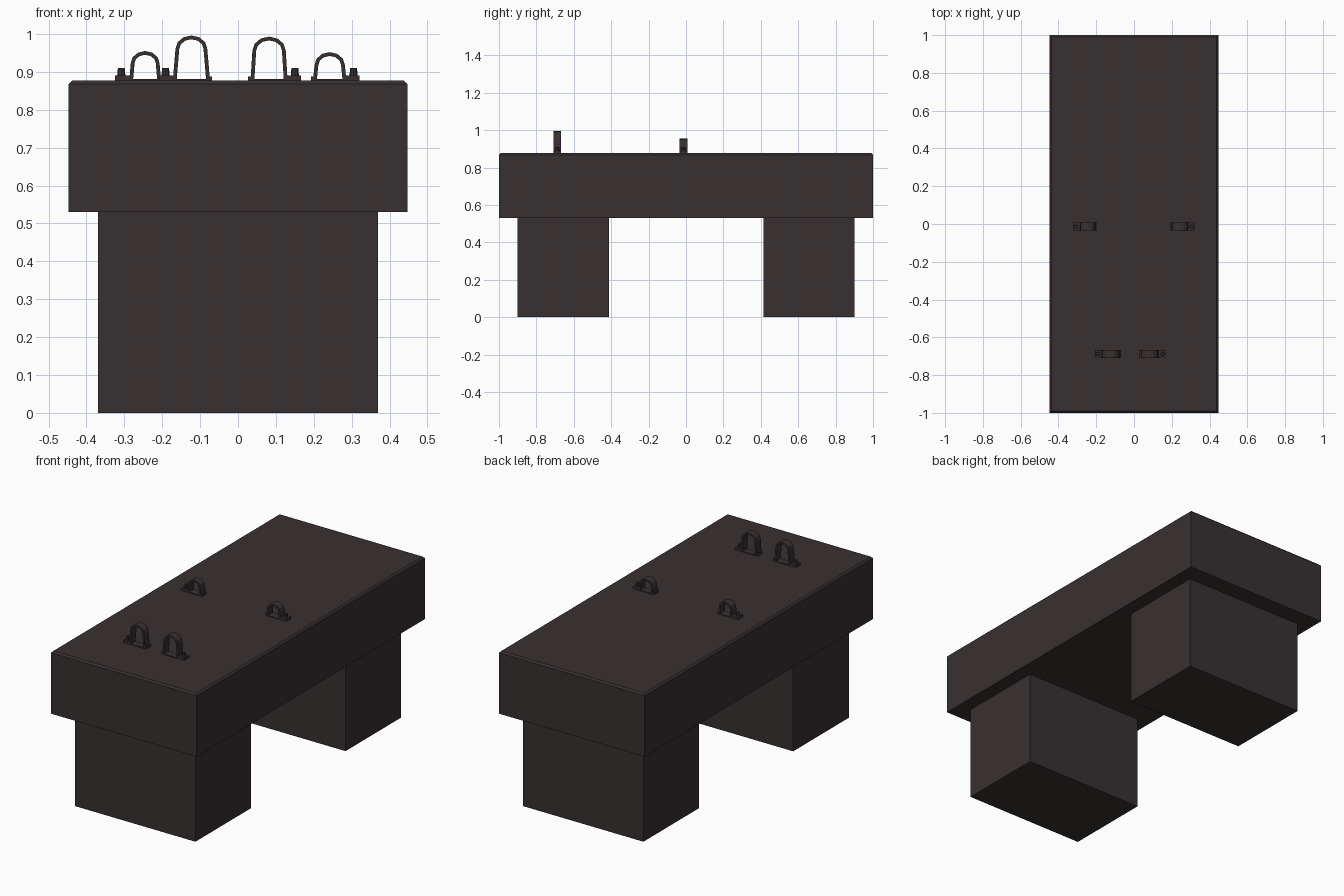
import bpy, bmesh, math

if "Cube" in bpy.data.objects:
    bpy.data.objects.remove(bpy.data.objects["Cube"])

brown = bpy.data.materials.new("dark brown")
brown.diffuse_color = (0.040, 0.030, 0.031, 1)
brown.use_nodes = True
brown.node_tree.nodes["Principled BSDF"].inputs["Base Color"].default_value = brown.diffuse_color


def finish(bm, name):
    bmesh.ops.recalc_face_normals(bm, faces=bm.faces)
    me = bpy.data.meshes.new(name)
    bm.to_mesh(me)
    bm.free()
    ob = bpy.data.objects.new(name, me)
    me.materials.append(brown)
    bpy.context.collection.objects.link(ob)
    return ob


def add_box(bm, x0, x1, y0, y1, z0, z1):
    verts = bmesh.ops.create_cube(bm, size=1)["verts"]
    for v in verts:
        v.co = ((x0 + x1) / 2 + v.co.x * (x1 - x0),
                (y0 + y1) / 2 + v.co.y * (y1 - y0),
                (z0 + z1) / 2 + v.co.z * (z1 - z0))


# thick top slab with chamfered upper edges
TOP = 0.877
bm = bmesh.new()
add_box(bm, -0.447, 0.447, -1, 1, 0.53, TOP)
rim = [e for e in bm.edges if all(v.co.z > 0.8 for v in e.verts)]
bmesh.ops.bevel(bm, geom=rim, offset=0.009, segments=1, affect='EDGES')
finish(bm, "top_slab")

# two block legs
for name, y0, y1 in (("front_leg", -0.90, -0.412), ("back_leg", 0.415, 0.90)):
    bm = bmesh.new()
    add_box(bm, -0.369, 0.369, y0, y1, 0, 0.53)
    finish(bm, name)


# strap loop: base plate, arched band, foot flange and a bolt on the outer lug
def strap_loop(name, cx, y, side, foot, crown, height, lug):
    hw = 0.021
    t = 0.010
    bm = bmesh.new()

    def outline(inset):
        r = crown - inset
        zc = TOP + height - crown * 0.85
        pts = [(-foot + inset, TOP)]
        for i in range(7):
            a = math.pi * (1 - i / 6)
            pts.append((r * math.cos(a), zc + (crown * 0.85 - inset) * math.sin(a)))
        return pts + [(foot - inset, TOP)]

    ring = outline(0) + outline(t)[::-1]
    rows = [[bm.verts.new((cx + p[0], y + s * hw, p[1])) for p in ring] for s in (-1, 1)]
    n, h = len(ring), len(ring) // 2
    for i in range(n):
        j = (i + 1) % n
        bm.faces.new((rows[0][i], rows[0][j], rows[1][j], rows[1][i]))
    for row in rows:
        for i in range(h - 1):
            bm.faces.new((row[i], row[i + 1], row[n - 2 - i], row[n - 1 - i]))

    def local_box(a, b, z1):
        x0, x1 = sorted((cx + side * a, cx + side * b))
        add_box(bm, x0, x1, y - hw, y + hw, TOP - 0.002, z1)

    local_box(-foot, foot, TOP + 0.004)
    local_box(foot - 0.008, lug, TOP + 0.013)
    local_box(-foot - 0.006, -foot + 0.008, TOP + 0.011)
    bolt = bmesh.ops.create_cone(bm, cap_ends=True, segments=8, radius1=0.011,
                                 radius2=0.009, depth=0.022)["verts"]
    for v in bolt:
        v.co.x += cx + side * (lug - 0.016)
        v.co.y += y
        v.co.z += TOP + 0.022
    finish(bm, name)


strap_loop("middle_left_loop", -0.245, -0.014, -1, 0.042, 0.038, 0.078, 0.079)
strap_loop("middle_right_loop", 0.242, -0.014, 1, 0.044, 0.040, 0.075, 0.079)
strap_loop("front_left_loop", -0.123, -0.688, -1, 0.049, 0.042, 0.119, 0.084)
strap_loop("front_right_loop", 0.082, -0.688, 1, 0.049, 0.044, 0.116, 0.084)
